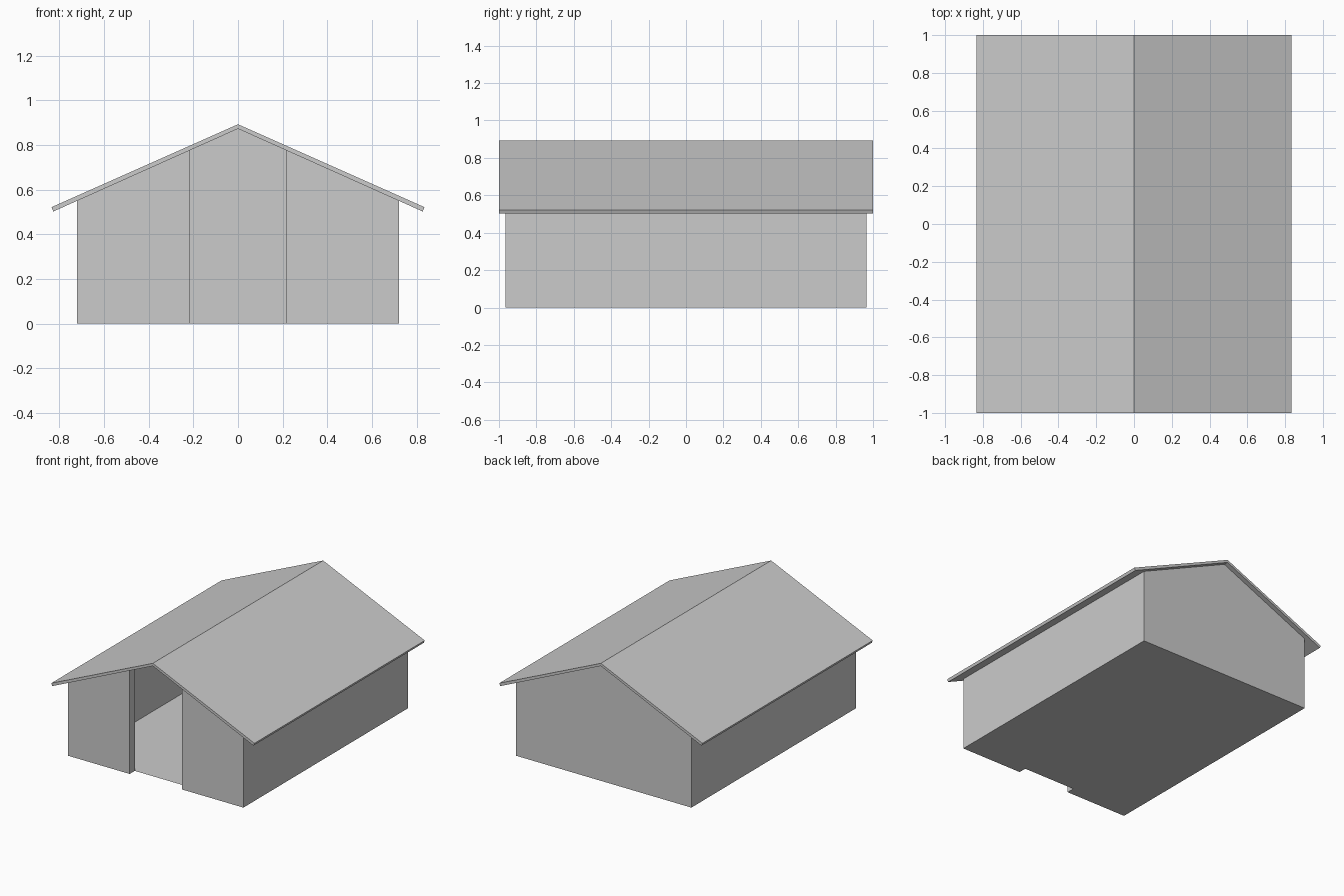
import bpy, bmesh
from mathutils import Vector

if "Cube" in bpy.data.objects:
    bpy.data.objects.remove(bpy.data.objects["Cube"])

W, D, T = 0.72, 0.965, 0.06      # half width, half depth, wall thickness
DOOR = 0.215                     # half width of the doorway
RIDGE, SLOPE = 0.873, 0.448      # underside of the roof


def finish(name, bm):
    mesh = bpy.data.meshes.new(name)
    bm.to_mesh(mesh)
    bm.free()
    obj = bpy.data.objects.new(name, mesh)
    bpy.context.collection.objects.link(obj)
    return obj


def mirrored(half):
    """Close a half outline by mirroring it across x = 0."""
    return half + [(-x, y) for x, y in reversed(half) if abs(x) > 1e-6]


# Walls: C-shaped footprint raised and trimmed to the two roof slopes
bm = bmesh.new()
plan = mirrored([(DOOR, -D + T), (DOOR, -D), (W, -D), (W, D)])
inner = mirrored([(W - T, D - T), (W - T, -D + T), (DOOR, -D + T)])
# outer loop runs from right jamb round to left jamb, inner loop runs back
outer_path = plan
inner_path = [(-x, y) for x, y in inner[:3]][::-1] + inner[:3]
loop = outer_path + inner_path[1:-1]
n = len(loop)
low = [bm.verts.new((x, y, 0)) for x, y in loop]
high = [bm.verts.new((x, y, 1)) for x, y in loop]
for i in range(n):
    j = (i + 1) % n
    bm.faces.new((low[i], low[j], high[j], high[i]))
for side in (-1, 1):
    bmesh.ops.bisect_plane(
        bm, geom=bm.verts[:] + bm.edges[:] + bm.faces[:],
        plane_co=Vector((0, 0, RIDGE)), plane_no=Vector((side * SLOPE, 0, 1)),
        clear_outer=True)
finish("walls", bm)

# Floor: thin sheet under the whole house, notched at the doorway
bm = bmesh.new()
bm.faces.new([bm.verts.new((x, y, 0)) for x, y in reversed(plan)])
finish("floor", bm)

# Roof: folded slab with square-cut eaves
bm = bmesh.new()
top = [(0, 0.893), (0.835, 0.522)]
under = [(0.827, RIDGE - 0.827 * SLOPE), (0, RIDGE)]
profile = (top + under + [(-x, z) for x, z in under[:1]]
           + [(-x, z) for x, z in top[1:]])
face = bm.faces.new([bm.verts.new((x, -1, z)) for x, z in profile])
ext = bmesh.ops.extrude_face_region(bm, geom=[face], use_keep_orig=True)
moved = [v for v in ext["geom"] if isinstance(v, bmesh.types.BMVert)]
bmesh.ops.translate(bm, verts=moved, vec=(0, 2, 0))
bmesh.ops.recalc_face_normals(bm, faces=bm.faces[:])
finish("roof", bm)
